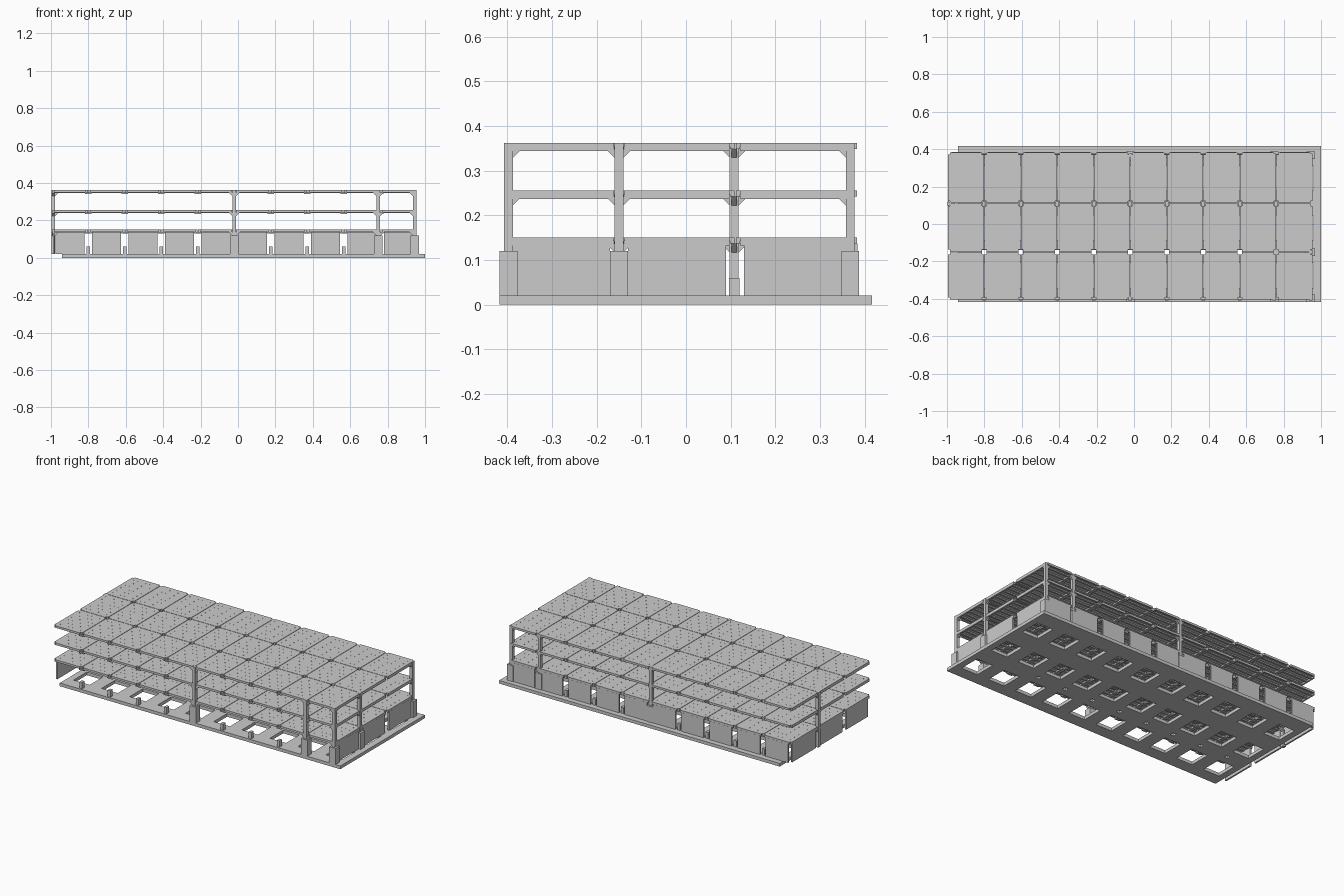
import bpy, bmesh
from mathutils import Vector, Matrix

if "Cube" in bpy.data.objects:
    bpy.data.objects.remove(bpy.data.objects["Cube"])

X_NODES = [-0.995 + 0.195 * i for i in range(11)]
Y_NODES = [-0.405, -0.15, 0.11, 0.385]
LEVELS = [0.15, 0.255, 0.362]
BASE_TOP = 0.02


def add_box(bm, x0, x1, y0, y1, z0, z1):
    m = Matrix.Translation(((x0 + x1) / 2, (y0 + y1) / 2, (z0 + z1) / 2))
    m = m @ Matrix.Diagonal((x1 - x0, y1 - y0, z1 - z0, 1))
    bmesh.ops.create_cube(bm, size=1, matrix=m)


def add_slab(bm, xs, ys, z0, z1, is_open):
    """Slab on an uneven grid; cells whose centre is open become holes."""
    vs = [[bm.verts.new((x, y, z1)) for y in ys] for x in xs]
    faces = []
    for i in range(len(xs) - 1):
        for j in range(len(ys) - 1):
            if not is_open((xs[i] + xs[i + 1]) / 2, (ys[j] + ys[j + 1]) / 2):
                faces.append(bm.faces.new((vs[i][j], vs[i + 1][j], vs[i + 1][j + 1], vs[i][j + 1])))
    ext = bmesh.ops.extrude_face_region(bm, geom=faces)["geom"]
    bmesh.ops.translate(bm, vec=(0, 0, z0 - z1),
                        verts=[g for g in ext if isinstance(g, bmesh.types.BMVert)])
    bmesh.ops.delete(bm, geom=[v for row in vs for v in row if not v.link_faces], context='VERTS')


def add_haunch(bm, p, d, size=0.02, half=0.006):
    """Triangular bracket from point p outward along d, under a beam."""
    p, d = Vector(p), Vector(d)
    s = Vector((-d.y, d.x, 0)) * half
    tri = [p, p + d * size, p - Vector((0, 0, size))]
    a = [bm.verts.new(q - s) for q in tri]
    b = [bm.verts.new(q + s) for q in tri]
    bm.faces.new(a)
    bm.faces.new(b[::-1])
    for i in range(3):
        j = (i + 1) % 3
        bm.faces.new((a[j], a[i], b[i], b[j]))


def to_mesh(name, bm):
    bmesh.ops.recalc_face_normals(bm, faces=bm.faces[:])
    me = bpy.data.meshes.new(name)
    bm.to_mesh(me)
    bm.free()
    return me


def place(name, me, loc=(0, 0, 0)):
    ob = bpy.data.objects.new(name, me)
    ob.location = loc
    bpy.context.collection.objects.link(ob)
    return ob


# base plate with window openings and small column pockets
bm = bmesh.new()
bx0, bx1, by0, by1 = -0.94, 1.0, -0.418, 0.417
hx = [bx0 + (bx1 - bx0) * (i + 0.5) / 10 for i in range(10)]
hy = [-0.275, -0.02, 0.245]
pockets = X_NODES[1:9]
xs = sorted([bx0, bx1] + [c + s for c in hx for s in (-0.056, 0.056)]
            + [c + s for c in pockets for s in (-0.012, 0.012)])
ys = sorted([by0, by1, -0.162, -0.138] + [c + s for c in hy for s in (-0.066, 0.066)])


def base_open(x, y):
    window = any(abs(x - c) < 0.056 for c in hx) and any(abs(y - c) < 0.066 for c in hy)
    pocket = abs(y + 0.15) < 0.012 and any(abs(x - c) < 0.012 for c in pockets)
    return window or pocket


add_slab(bm, xs, ys, 0, BASE_TOP, base_open)
place("base_plate", to_mesh("base_plate", bm))


# floor panels: perforated deck, edge frame and joists
def floor_panel(w, l):
    bm = bmesh.new()
    n, r = 0.011, 0.0018
    dx = [0.026 + (w - 0.052) * i / 5 for i in range(6)]
    dy = [0.032 + (l - 0.064) * i / 5 for i in range(6)]
    xs = [0, n] + [c + s for c in dx for s in (-r, r)] + [w - n, w]
    ys = [0, n] + [c + s for c in dy for s in (-r, r)] + [l - n, l]

    def is_open(x, y):
        corner = (x < n or x > w - n) and (y < n or y > l - n)
        dot = any(abs(x - c) < r for c in dx) and any(abs(y - c) < r for c in dy)
        return corner or dot

    add_slab(bm, xs, ys, -0.008, 0, is_open)
    t = 0.010
    for y in (0, l - t):
        add_box(bm, n, w - n, y, y + t, -0.013, -0.008)
    for x in (0, w - t):
        add_box(bm, x, x + t, n, l - n, -0.018, -0.008)
    for y in dy:
        add_box(bm, t, w - t, y - 0.006, y + 0.006, -0.015, -0.008)
    return to_mesh("floor_panel", bm)


gap = 0.0015
for j in range(3):
    y0, y1 = Y_NODES[j], Y_NODES[j + 1]
    me = floor_panel(0.195 - 2 * gap, y1 - y0 - 2 * gap)
    for k, z in enumerate(LEVELS):
        for i in range(10):
            place(f"floor_{k + 1}_panel_{j}_{i}", me, (X_NODES[i] + gap, y0 + gap, z))

# tall columns with collars at the foot and brackets under each floor
fy, ky = -0.398, 0.368
X, Y = Vector((1, 0, 0)), Vector((0, 1, 0))
columns = [(-0.02, fy, (X, -X, Y)), (0.75, fy, (X, -X, Y)), (0.945, fy, (-X, Y)),
           (0.945, -0.15, (Y, -Y, -X)), (0.945, ky, (-X, -Y)),
           (0.75, ky, (X, -X, -Y)), (-0.02, ky, (X, -X, -Y)),
           (-0.988, 0.108, (Y, -Y, X))]
for i, (x, y, dirs) in enumerate(columns):
    bm = bmesh.new()
    add_box(bm, x - 0.01, x + 0.01, y - 0.01, y + 0.01, BASE_TOP, LEVELS[-1])
    for z in LEVELS:
        for d in dirs:
            add_haunch(bm, Vector((x, y, z - 0.013)) + d * 0.01, d)
    place(f"column_{i}", to_mesh("column", bm))
    if x > -0.9:
        bm = bmesh.new()
        add_box(bm, x - 0.022, x + 0.022, y - 0.02, y + 0.02, BASE_TOP, 0.12)
        place(f"column_collar_{i}", to_mesh("column_collar", bm))

# short pedestals at the remaining column positions
bm = bmesh.new()
add_box(bm, -0.009, 0.009, -0.012, 0.012, BASE_TOP, 0.06)
pedestal = to_mesh("pedestal", bm)
for x in X_NODES[1:10]:
    for y in (fy, 0.108, ky):
        if not any(abs(x - c[0]) < 0.03 and abs(y - c[1]) < 0.03 for c in columns):
            place("pedestal", pedestal, (x, y, 0))

# cross brackets between the floor panels at each column line
for k, z in enumerate(LEVELS):
    bm = bmesh.new()
    for x in X_NODES[1:10]:
        for y, s in ((fy, 1), (ky, -1)):
            add_box(bm, x - 0.018, x + 0.018, y - 0.005, y + 0.005, z - 0.020, z - 0.013)
    place(f"floor_{k + 1}_brackets", to_mesh("floor_brackets", bm))

# ground-floor wall panels: back row
for i in range(10):
    bm = bmesh.new()
    add_box(bm, X_NODES[i] + 0.02, X_NODES[i + 1] - 0.02, 0.374, 0.384, BASE_TOP, 0.137)
    place(f"back_wall_{i}", to_mesh("back_wall", bm))

# ground-floor wall panels: both ends
for side, x in (("right", 0.944), ("left", -0.99)):
    for j in range(3):
        bm = bmesh.new()
        add_box(bm, x, x + 0.01, Y_NODES[j] + 0.02, Y_NODES[j + 1] - 0.02, BASE_TOP, 0.137)
        place(f"{side}_wall_{j}", to_mesh("end_wall", bm))
